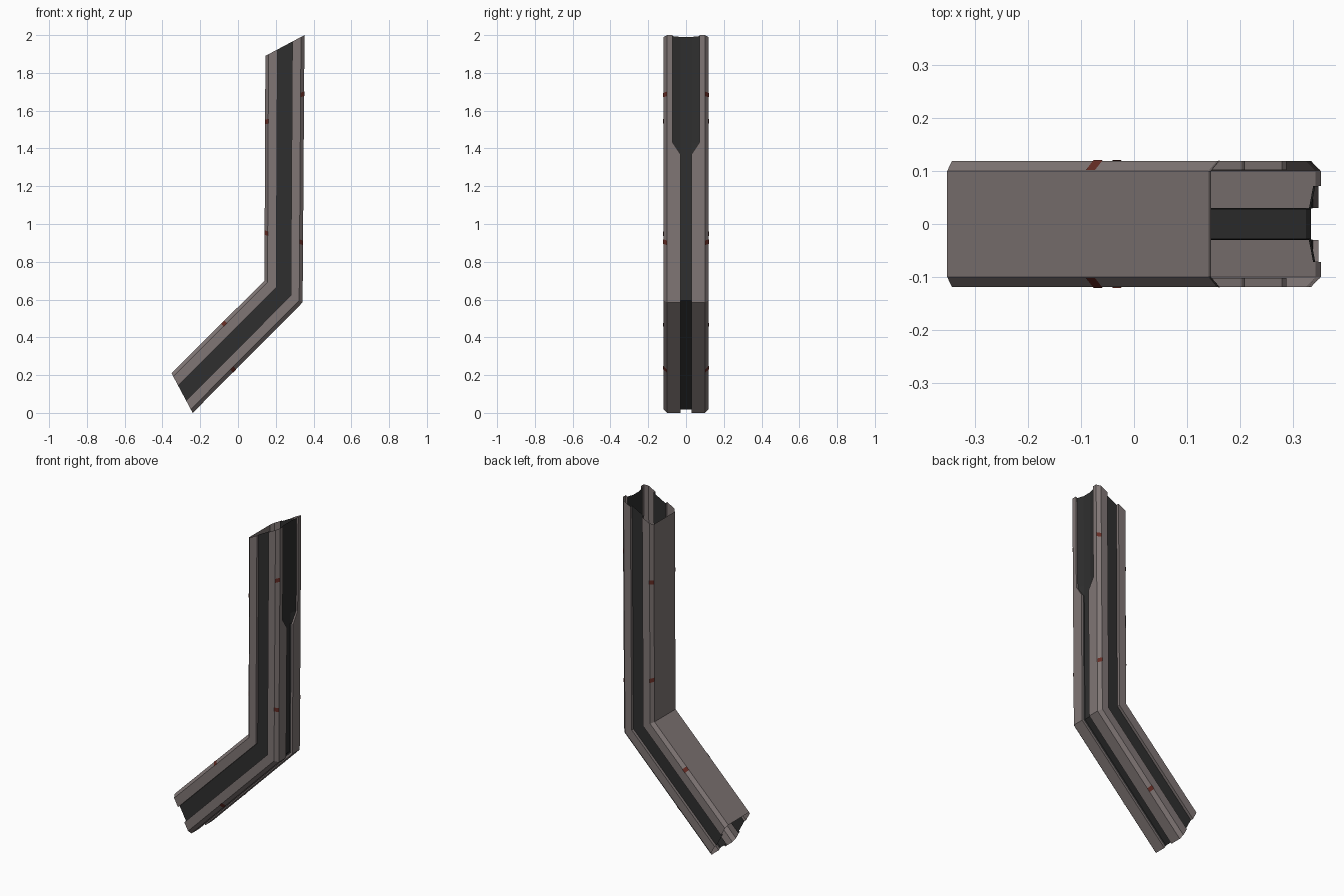
import bpy
from mathutils import Vector

if "Cube" in bpy.data.objects:
    bpy.data.objects.remove(bpy.data.objects["Cube"])


def material(name, rgb):
    m = bpy.data.materials.new(name)
    m.diffuse_color = (*rgb, 1)
    m.use_nodes = True
    m.node_tree.nodes["Principled BSDF"].inputs["Base Color"].default_value = m.diffuse_color
    return m


metal = material("warm_grey_metal", (0.215, 0.182, 0.178))
dark = material("dark_groove", (0.028, 0.028, 0.028))
rust = material("rust_red", (0.13, 0.025, 0.018))

# Mitred ends of each straight run: (inner x, z), (outer x, z)
TOP = (Vector((0.145, 1.89)), Vector((0.352, 2.0)))
BEND = (Vector((0.140, 0.70)), Vector((0.342, 0.585)))
BOTTOM = (Vector((-0.352, 0.21)), Vector((-0.24, 0.0)))


def place(a, b, t, u, y):
    """Point at t along the run a to b, u across the depth, y sideways."""
    p = a[0].lerp(a[1], u).lerp(b[0].lerp(b[1], u), t)
    return (p.x, y, p.y)


def section(w):
    """Chamfered outline with side grooves and an outer slot of half width w."""
    half = [(0, .10), (.08, .119), (.31, .119), (.31, .102), (.69, .102),
            (.69, .119), (.91, .119), (1, .10), (1, w), (.95, w), (.91, .028)]
    return [(u, -y) for u, y in half] + [(u, y) for u, y in reversed(half)]


def add_mesh(name, verts, faces, mats):
    me = bpy.data.meshes.new(name)
    me.from_pydata(verts, [], faces)
    for m in mats:
        me.materials.append(m)
    ob = bpy.data.objects.new(name, me)
    bpy.context.collection.objects.link(ob)
    return ob


# Open bent beam; the outer slot widens in the upper part
stations = [(BEND, TOP, 1, .072), (BEND, TOP, .60, .072), (BEND, TOP, .555, .030),
            (BEND, TOP, 0, .030), (BEND, BOTTOM, 1, .030)]
verts, faces = [], []
for a, b, t, w in stations:
    verts += [place(a, b, t, u, y) for u, y in section(w)]
n = len(section(.03))
for s in range(len(stations) - 1):
    for i in range(n):
        j = (i + 1) % n
        faces.append((s * n + i, s * n + n + i, s * n + n + j, s * n + j))
beam = add_mesh("bent_beam", verts, faces, [metal, dark])
for p in beam.data.polygons:
    if p.index % n in (3, 17, 9, 10, 11):   # groove floors
        p.material_index = 1

# Small rust chips on the chamfers, mirrored front and back
chips = [(TOP, .706, 0), (TOP, .214, 0), (TOP, .78, 1), (TOP, .223, 1),
         (BOTTOM, .45, 0), (BOTTOM, .62, 1)]
verts, faces = [], []
for end, t, outer in chips:
    length = (end[outer] - BEND[outer]).length
    dt = .012 / length
    ua, ub = (1.005, .905) if outer else (-.005, .085)
    for side in (-1, 1):
        k = len(verts)
        for tt, u, y in ((t - dt, ua, .1015), (t - dt, ub, .1205),
                         (t + dt, ub, .1205), (t + dt, ua, .1015)):
            verts.append(place(BEND, end, tt, u, side * y))
        flip = (side > 0) ^ bool(outer) ^ (end is BOTTOM)
        quad = (k, k + 1, k + 2, k + 3)
        faces.append(quad[::-1] if flip else quad)
add_mesh("rust_chips", verts, faces, [rust])
